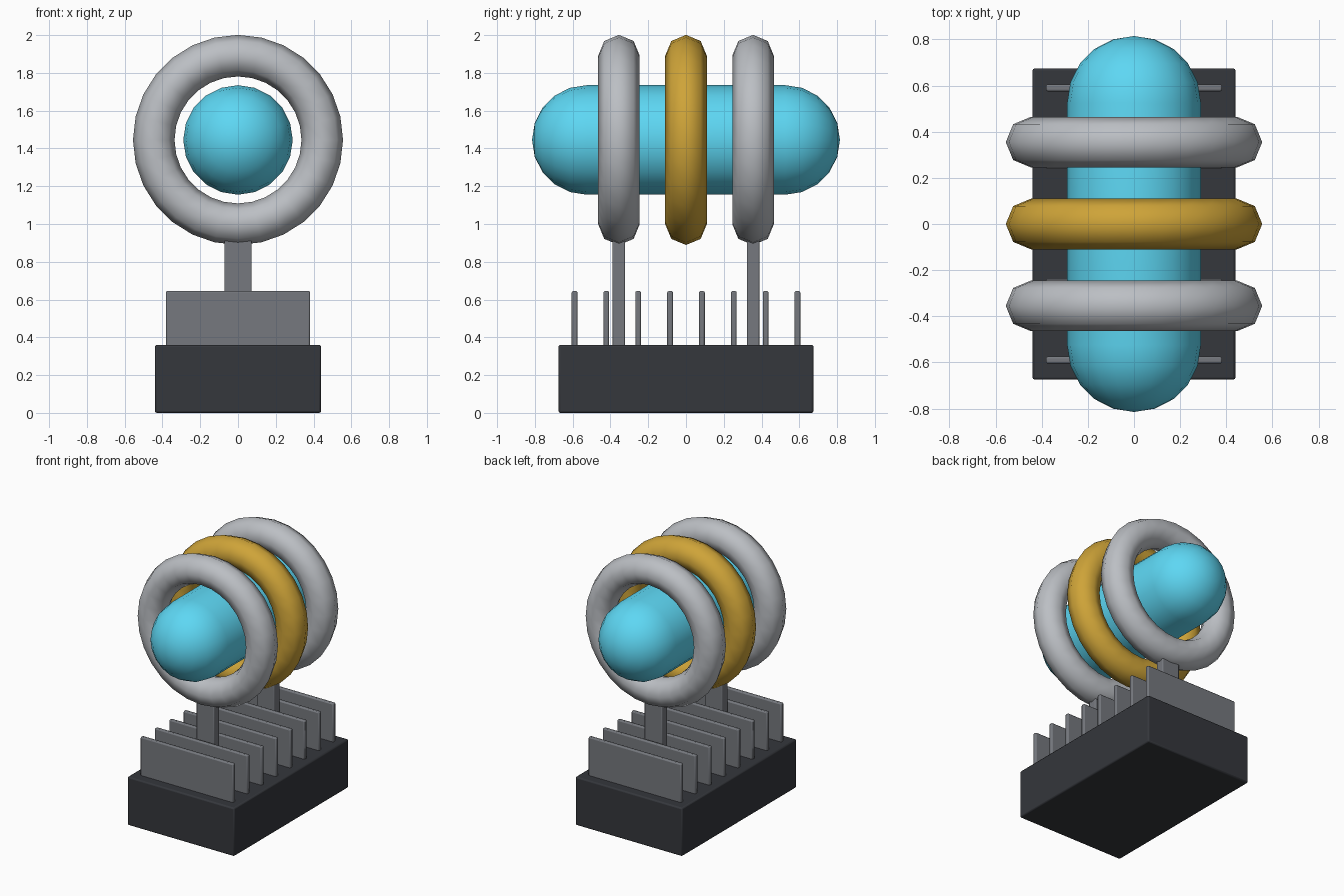
import bpy, bmesh
from math import pi, sin, cos, radians

if "Cube" in bpy.data.objects:
    bpy.data.objects.remove(bpy.data.objects["Cube"])


def material(name, color):
    m = bpy.data.materials.new(name)
    m.diffuse_color = (*color, 1)
    m.use_nodes = True
    m.node_tree.nodes["Principled BSDF"].inputs["Base Color"].default_value = m.diffuse_color
    return m


DARK = material("dark_housing", (0.035, 0.038, 0.045))
FIN = material("fin_grey", (0.18, 0.19, 0.21))
STEEL = material("pale_steel", (0.5, 0.52, 0.55))
GOLD = material("gold", (0.62, 0.37, 0.04))
CYAN = material("cyan_core", (0.11, 0.68, 0.9))
AXIS_Z = 1.445


def finish(obj, name, mat, angle):
    obj.name = name
    obj.data.materials.append(mat)
    bpy.ops.object.select_all(action='DESELECT')
    obj.select_set(True)
    bpy.context.view_layer.objects.active = obj
    bpy.ops.object.shade_smooth_by_angle(angle=radians(angle))


def box(name, x, y, z, mat, bevel):
    """Bevelled box from (min, max) pairs."""
    bpy.ops.mesh.primitive_cube_add(
        size=1, location=[(a + b) / 2 for a, b in (x, y, z)])
    obj = bpy.context.object
    obj.scale = [b - a for a, b in (x, y, z)]
    bpy.ops.object.transform_apply(location=False, rotation=False, scale=True)
    mod = obj.modifiers.new("bevel", 'BEVEL')
    mod.width = bevel
    mod.segments = 2
    finish(obj, name, mat, 30)


def ring(name, y, mat):
    bpy.ops.mesh.primitive_torus_add(
        major_segments=28, minor_segments=8, major_radius=0.446,
        minor_radius=0.11, location=(0, y, AXIS_Z), rotation=(pi / 2, 0, 0))
    finish(bpy.context.object, name, mat, 60)


def capsule(name, radius, half, mat, segments=20, steps=5):
    """Round-ended cylinder lathed around the y axis."""
    bm = bmesh.new()
    arc = [i * pi / 2 / steps for i in range(steps + 1)]
    profile = [(radius * sin(a), -half - radius * cos(a)) for a in arc]
    profile += [(r, -y) for r, y in reversed(profile)]
    verts = [bm.verts.new((r, y, 0)) for r, y in profile]
    edges = [bm.edges.new(pair) for pair in zip(verts, verts[1:])]
    bmesh.ops.spin(bm, geom=verts + edges, cent=(0, 0, 0), axis=(0, 1, 0),
                   angle=2 * pi, steps=segments)
    bmesh.ops.remove_doubles(bm, verts=bm.verts, dist=1e-4)
    bmesh.ops.recalc_face_normals(bm, faces=bm.faces)
    mesh = bpy.data.meshes.new(name)
    bm.to_mesh(mesh)
    bm.free()
    obj = bpy.data.objects.new(name, mesh)
    obj.location.z = AXIS_Z
    bpy.context.collection.objects.link(obj)
    finish(obj, name, mat, 60)


# Base block
box("base", (-0.44, 0.44), (-0.675, 0.675), (0, 0.36), DARK, 0.01)

# Cooling fins
for i in range(8):
    y = -0.59 + i * 1.18 / 7
    box(f"cooling_fin_{i + 1}", (-0.382, 0.382), (y - 0.015, y + 0.015),
        (0.34, 0.645), FIN, 0.008)

# Support posts and outer rings
for side, y in (("front", -0.355), ("back", 0.355)):
    box(f"{side}_post", (-0.072, 0.072), (y - 0.033, y + 0.033),
        (0.34, 0.95), FIN, 0.006)
    ring(f"{side}_ring", y, STEEL)

# Middle ring and floating core
ring("middle_ring", 0, GOLD)
capsule("core", 0.29, 0.525, CYAN)
